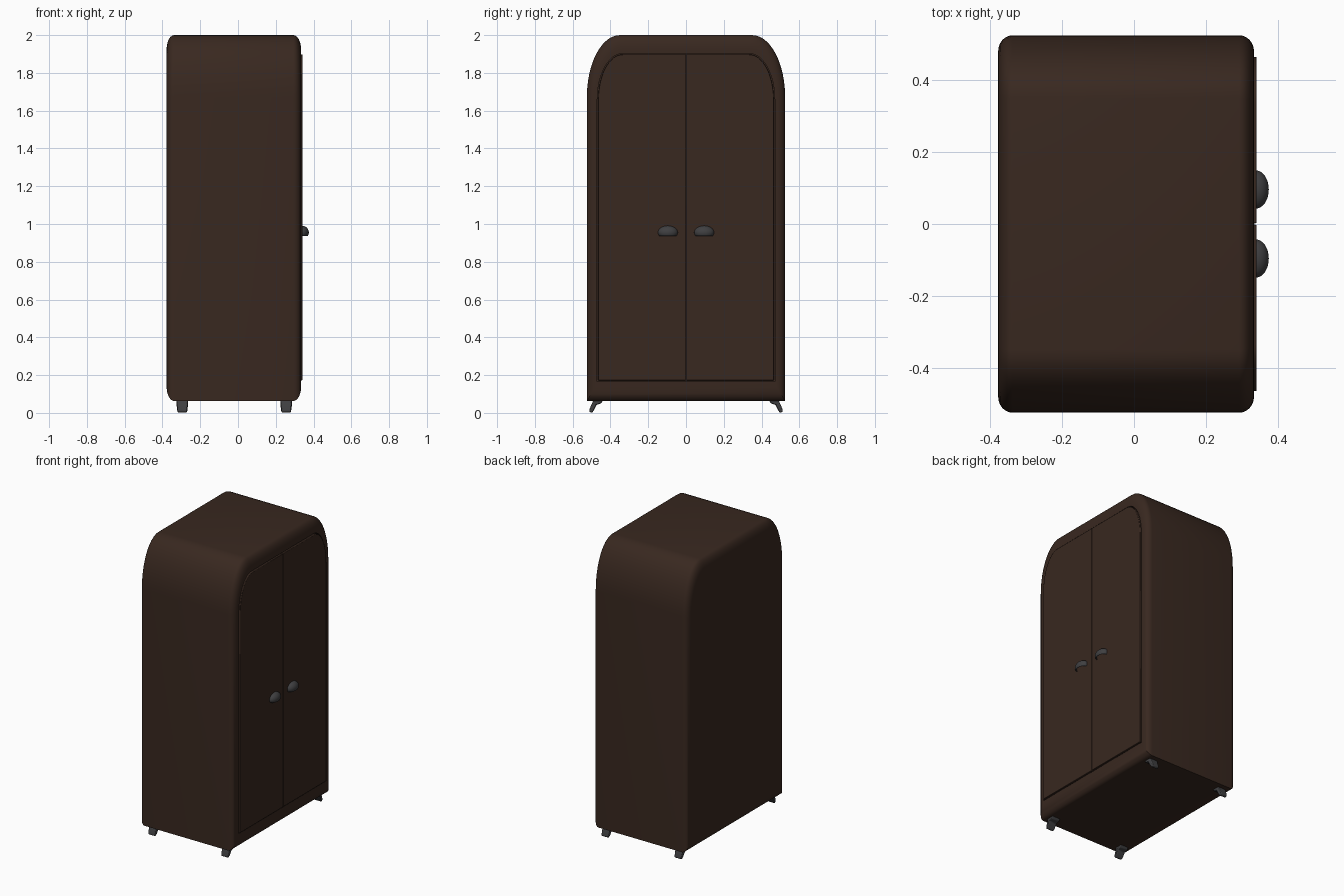
import bpy, bmesh
from math import sin, cos, pi

if "Cube" in bpy.data.objects:
    bpy.data.objects.remove(bpy.data.objects["Cube"])


def material(name, rgb):
    m = bpy.data.materials.new(name)
    m.diffuse_color = (*rgb, 1)
    m.use_nodes = True
    m.node_tree.nodes["Principled BSDF"].inputs["Base Color"].default_value = m.diffuse_color
    return m


wood = material("dark_wood", (0.04, 0.021, 0.014))
metal = material("dark_metal", (0.05, 0.05, 0.053))


def finish(name, bm, mat, bevel=0, mirror=False, shell=0):
    bmesh.ops.recalc_face_normals(bm, faces=bm.faces)
    mesh = bpy.data.meshes.new(name)
    bm.to_mesh(mesh)
    bm.free()
    ob = bpy.data.objects.new(name, mesh)
    bpy.context.collection.objects.link(ob)
    mesh.materials.append(mat)
    if shell:
        ob.modifiers.new("shell", 'SOLIDIFY').thickness = shell
    if bevel:
        b = ob.modifiers.new("bevel", 'BEVEL')
        b.width, b.segments = bevel, 2
    if mirror:
        ob.modifiers.new("mirror", 'MIRROR').use_axis = (False, True, False)
    bpy.ops.object.select_all(action='DESELECT')
    bpy.context.view_layer.objects.active = ob
    ob.select_set(True)
    bpy.ops.object.shade_smooth_by_angle(angle=0.6)
    return ob


def half_arch(w, bottom, top, ry, rz, n=12):
    """Right half of the arch outline in (y, z), bottom to top."""
    return [(w, bottom)] + [
        (w - ry + ry * cos(i / n * pi / 2), top - rz + rz * sin(i / n * pi / 2))
        for i in range(n + 1)]


def arch(*args):
    right = half_arch(*args)
    return right + [(-y, z) for y, z in reversed(right)]


def loft(rings):
    """Skin a list of (x, yz outline) rings and cap both ends."""
    bm = bmesh.new()
    loops = [[bm.verts.new((x, y, z)) for y, z in pts] for x, pts in rings]
    n = len(loops[0])
    for a, b in zip(loops, loops[1:]):
        for i in range(n):
            j = (i + 1) % n
            bm.faces.new((a[i], a[j], b[j], b[i]))
    bm.faces.new(loops[0])
    bm.faces.new(loops[-1])
    return bm


# Cabinet body: arched section with rounded front and back rims
def rim(t):
    d = 1 - cos(t)
    return arch(0.525 - 0.045 * d, 0.063 + 0.075 * d, 2.0 - 0.075 * d,
                0.175 - 0.03 * d, 0.33 - 0.05 * d)


steps = [i / 6 * pi / 2 for i in range(7)]
rings = [(-0.338 - 0.04 * sin(t), rim(t)) for t in reversed(steps)]
rings += [(0.293 + 0.041 * sin(t), rim(t)) for t in steps]
# Door recess
recess = arch(0.470, 0.167, 1.903, 0.136, 0.245)
rings += [(0.334, recess), (0.31, recess)]
finish("cabinet_body", loft(rings), wood)

# Pair of doors
door = half_arch(0.465, 0.172, 1.898, 0.131, 0.24)
door = [(0.002, 0.172)] + door + [(0.002, 1.898)]
finish("doors", loft([(0.305, door), (0.341, door)]), wood, bevel=0.003, mirror=True)

# Cup handles: quarter dome with a short tucked-in lower lip
bm = bmesh.new()
bmesh.ops.create_uvsphere(bm, u_segments=32, v_segments=20, radius=1)
for co, no in (((0, 0, 0), (-1, 0, 0)), ((0, 0, -0.5), (0, 0, -1))):
    bmesh.ops.bisect_plane(bm, geom=bm.verts[:] + bm.edges[:] + bm.faces[:],
                           plane_co=co, plane_no=no, clear_outer=True)
for v in bm.verts:
    v.co = (0.339 + 0.036 * v.co.x, 0.096 + 0.053 * v.co.y, 0.955 + 0.036 * v.co.z)
finish("handles", bm, metal, mirror=True, shell=0.006)

# Splayed feet
foot = [(0.438, 0.068), (0.45, 0.05), (0.474, 0.042), (0.490, 0.010),
        (0.498, 0.0), (0.512, 0.006), (0.512, 0.018), (0.490, 0.068)]
for name, x in (("rear_feet", -0.295), ("front_feet", 0.255)):
    bm = loft([(x - 0.03, foot), (x + 0.03, foot)])
    for v in bm.verts:
        if v.co.z < 0.03:
            v.co.x = x + (v.co.x - x) * 0.8
    finish(name, bm, metal, bevel=0.004, mirror=True)
